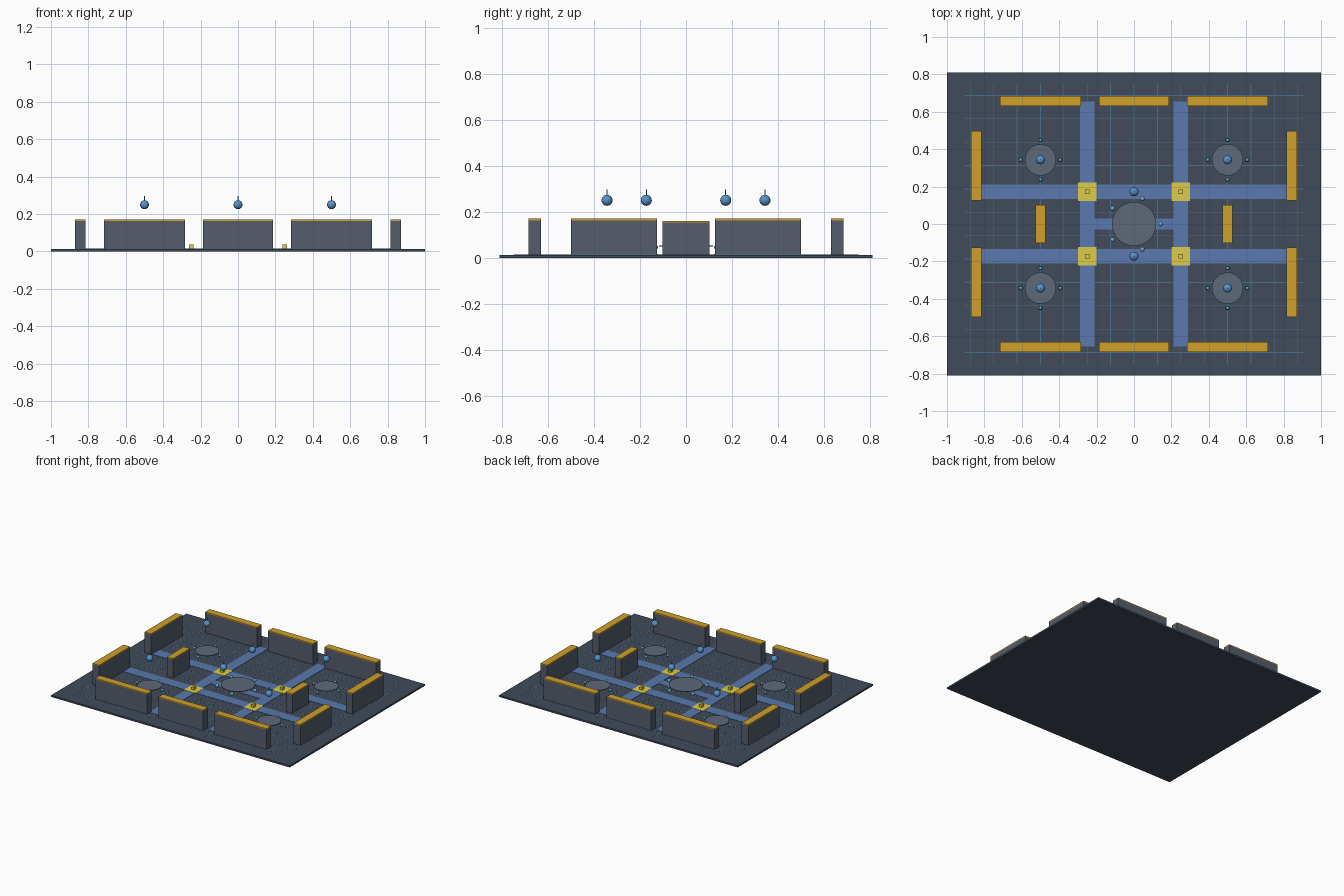
import bpy, bmesh
from math import cos, sin, tau
from mathutils import Matrix, Vector

if "Cube" in bpy.data.objects:
    bpy.data.objects.remove(bpy.data.objects["Cube"])


def material(name, rgb):
    m = bpy.data.materials.new(name)
    m.diffuse_color = (*rgb, 1)
    m.use_nodes = True
    m.node_tree.nodes["Principled BSDF"].inputs["Base Color"].default_value = m.diffuse_color
    return m


SLATE = material("floor_slate", (0.05, 0.07, 0.10))
WALL = material("wall_grey", (0.09, 0.11, 0.15))
GOLD = material("cap_gold", (0.63, 0.35, 0.023))
ROAD = material("lane_blue", (0.10, 0.19, 0.43))
GRID = material("grid_blue", (0.07, 0.16, 0.27))
YELLOW = material("node_yellow", (0.74, 0.60, 0.07))
DISC = material("disc_grey", (0.11, 0.14, 0.19))
ORB = material("orb_blue", (0.10, 0.29, 0.58))
DOT = material("dot_cyan", (0.12, 0.43, 0.63))

TOP = 0.013  # upper face of the floor slab


def finish(name, bm, mat, smooth=False):
    mesh = bpy.data.meshes.new(name)
    for f in bm.faces:
        f.smooth = smooth
    bm.to_mesh(mesh)
    bm.free()
    mesh.materials.append(mat)
    obj = bpy.data.objects.new(name, mesh)
    bpy.context.collection.objects.link(obj)
    return obj


def boxes(name, mat, items):
    """items: (x, y, z_bottom, z_top, size_x, size_y)"""
    bm = bmesh.new()
    for x, y, z0, z1, sx, sy in items:
        m = Matrix.Translation((x, y, (z0 + z1) / 2)) @ Matrix.Diagonal((sx, sy, z1 - z0, 1))
        bmesh.ops.create_cube(bm, size=1, matrix=m)
    return finish(name, bm, mat)


def cylinder(name, mat, x, y, z0, z1, r, sides):
    bm = bmesh.new()
    bmesh.ops.create_cone(bm, cap_ends=True, segments=sides, radius1=r, radius2=r,
                          depth=z1 - z0, matrix=Matrix.Translation((x, y, (z0 + z1) / 2)))
    return finish(name, bm, mat)


def spheres(name, mat, points, r, u, v):
    bm = bmesh.new()
    for p in points:
        bmesh.ops.create_uvsphere(bm, u_segments=u, v_segments=v, radius=r,
                                  matrix=Matrix.Translation(Vector(p)))
    return finish(name, bm, mat, smooth=True)


# Floor slab and inlaid grid lines
boxes("floor_slab", SLATE, [(0, 0, 0, TOP, 2, 1.62)])
boxes("grid_lines_y", GRID, [(i * 0.125, 0, TOP - 0.002, TOP + 0.0006, 0.004, 1.5)
                             for i in range(-7, 8)])
boxes("grid_lines_x", GRID, [(0, (i + 0.5) * 0.125, TOP - 0.002, TOP + 0.0004, 1.81, 0.004)
                             for i in range(-6, 6)])

# Lanes
for s in (-1, 1):
    boxes("long_lane", ROAD, [(0, s * 0.1725, TOP - 0.002, TOP + 0.0020, 1.63, 0.08)])
    boxes("cross_lane", ROAD, [(s * 0.25, 0, TOP - 0.002, TOP + 0.0024, 0.08, 1.31)])
boxes("centre_lane", ROAD, [(0, 0, TOP - 0.002, TOP + 0.0016, 0.42, 0.06)])

# Walls with gold caps: (x, y, size_x, size_y, height)
walls = []
for s in (-1, 1):
    walls += [(x, s * 0.6575, w, 0.055, 0.17)
              for x, w in ((-0.5, 0.435), (0, 0.375), (0.5, 0.435))]
    walls += [(s * 0.844, t * 0.3125, 0.055, 0.372, 0.17) for t in (-1, 1)]
    walls.append((s * 0.5, 0, 0.052, 0.202, 0.16))
for x, y, sx, sy, h in walls:
    boxes("wall", WALL, [(x, y, TOP, h - 0.007, sx, sy)])
    boxes("wall_cap", GOLD, [(x, y, h - 0.007, h, sx, sy)])

# Yellow crossing tiles with small posts
for sx in (-1, 1):
    for sy in (-1, 1):
        x, y = sx * 0.25, sy * 0.1725
        boxes("crossing_tile", YELLOW, [(x, y, TOP, TOP + 0.004, 0.1, 0.1)])
        boxes("crossing_post", YELLOW, [(x, y, TOP + 0.004, 0.038, 0.022, 0.026)])


# Thin raised discs ringed by little beads
def pad(name, x, y, z, r, ring, count, bead):
    cylinder(name, DISC, x, y, z - 0.005, z, r, 32)
    pts = [(x + ring * cos(tau * i / count), y + ring * sin(tau * i / count), z - 0.008)
           for i in range(count)]
    spheres(name + "_beads", DOT, pts, bead, 12, 8)


pad("centre_disc", 0, 0, 0.054, 0.118, 0.142, 5, 0.013)
for sx in (-1, 1):
    for sy in (-1, 1):
        pad("corner_disc", sx * 0.5, sy * 0.343, 0.045, 0.084, 0.106, 4, 0.010)

# Hovering orbs with fine pins on top
for sy in (-1, 1):
    for x, y in ((-0.5, 0.343), (0, 0.1725), (0.5, 0.343)):
        spheres("hover_orb", ORB, [(x, sy * y, 0.25)], 0.024, 20, 12)
        cylinder("orb_pin", ORB, x, sy * y, 0.27, 0.297, 0.002, 8)
